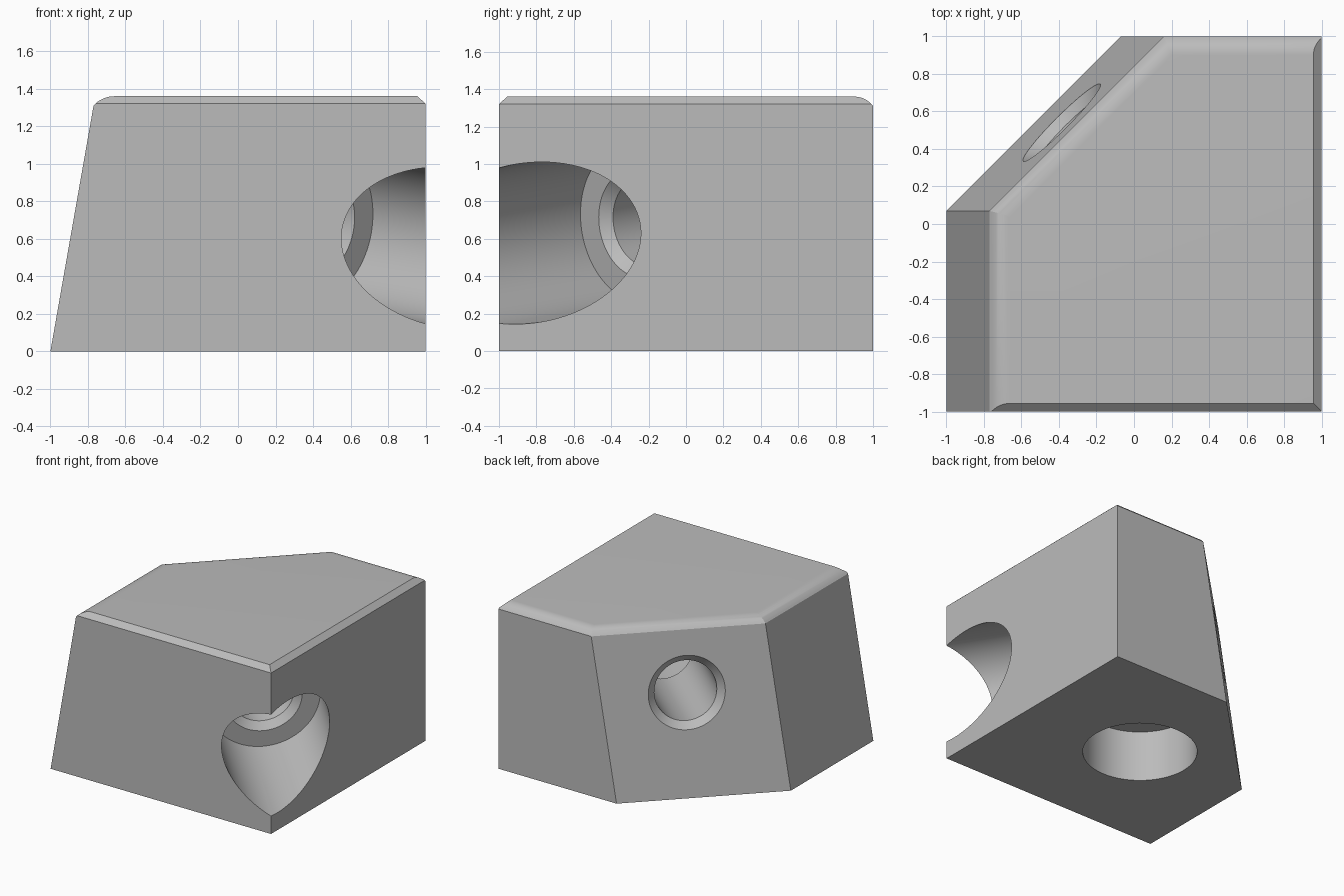
import bpy, bmesh, math
from mathutils import Vector

if "Cube" in bpy.data.objects:
    bpy.data.objects.remove(bpy.data.objects["Cube"], do_unlink=True)

HEIGHT = 1.36
grey = bpy.data.materials.new("plain grey")
grey.use_nodes = True
grey.diffuse_color = (0.5, 0.5, 0.5, 1)
grey.node_tree.nodes["Principled BSDF"].inputs["Base Color"].default_value = (0.5, 0.5, 0.5, 1)


def add_object(name, bm):
    bmesh.ops.recalc_face_normals(bm, faces=bm.faces)
    mesh = bpy.data.meshes.new(name)
    bm.to_mesh(mesh)
    bm.free()
    mesh.materials.append(grey)
    obj = bpy.data.objects.new(name, mesh)
    bpy.context.collection.objects.link(obj)
    return obj


def slice_off(bm, point, normal):
    """Remove everything on the normal's side of a plane and cap the cut."""
    geom = bm.verts[:] + bm.edges[:] + bm.faces[:]
    bmesh.ops.bisect_plane(bm, geom=geom, dist=1e-5, plane_co=point,
                           plane_no=normal, clear_outer=True)
    bmesh.ops.holes_fill(bm, edges=[e for e in bm.edges if e.is_boundary], sides=0)


def round_top_edge(bm, outward, reach, width=0.1, drop=0.05, steps=8):
    """Roll the top over towards one side with a shallow arc."""
    outward = Vector(outward).normalized()
    sweep = 2 * math.atan(drop / width)
    radius = width / math.sin(sweep)
    for i in range(steps):
        a, b = (sweep * k / steps for k in (i, i + 1))
        mid = (a + b) / 2
        point = outward * (reach - width + radius * math.sin(a))
        point.z = HEIGHT - radius + radius * math.cos(a)
        slice_off(bm, point, outward * math.sin(mid) + Vector((0, 0, math.cos(mid))))


def lathe_cutter(name, profile, origin, axis, segments=96):
    """Closed solid of revolution from (radius, distance) pairs."""
    bm = bmesh.new()
    turn = Vector(axis).to_track_quat('Z', 'Y')
    rings = []
    for r, d in profile:
        angles = [math.tau * i / segments for i in range(segments)]
        rings.append([bm.verts.new(Vector(origin) + turn @ Vector(
            (r * math.cos(t), r * math.sin(t), d))) for t in angles])
    for low, high in zip(rings, rings[1:]):
        for i in range(segments):
            j = (i + 1) % segments
            bm.faces.new((low[i], low[j], high[j], high[i]))
    bm.faces.new(rings[0])
    bm.faces.new(rings[-1])
    cutter = add_object(name, bm)
    cutter.hide_render = True
    return cutter


# Block with a leaning side and a leaning diagonal corner
bm = bmesh.new()
bmesh.ops.create_cube(bm, size=1)
for v in bm.verts:
    v.co = (1 if v.co.x > 0 else -1.2, 2 * v.co.y, HEIGHT * (v.co.z + 0.5))
lean = 0.1756
slice_off(bm, (-1, 0, 0), (-1, 0, lean))
slice_off(bm, (-1, 0.07, 0), (-1, 1, lean))

# Top edges: two flat chamfers, three rounded
slice_off(bm, (0, -1, 1.32), (0, -1, 1.1))
slice_off(bm, (1, 0, 1.32), (1, 0, 1.1))
round_top_edge(bm, (-1, 0, 0), 0.77, width=0.11)
round_top_edge(bm, (-1, 1, 0), 0.594)
round_top_edge(bm, (0, 1, 0), 1)
block = add_object("bored_block", bm)

# Stepped bore square to the diagonal face, and a blind hole underneath
bore_profile = [(0.39, -0.1), (0.236, 0.054), (0.236, 1.086),
                (0.29, 1.14), (0.427, 1.14), (0.427, 2.8)]
cutters = [
    lathe_cutter("stepped_bore_cutter", bore_profile, (-0.385, 0.54, 0.82), (1, -1, -lean)),
    lathe_cutter("blind_hole_cutter", [(0.43, -0.1), (0.43, 0.42)], (-0.05, 0.01, 0), (0, 0, 1)),
]

bpy.ops.object.select_all(action='DESELECT')
block.select_set(True)
bpy.context.view_layer.objects.active = block
for cutter in cutters:
    cut = block.modifiers.new(cutter.name, 'BOOLEAN')
    cut.operation = 'DIFFERENCE'
    cut.solver = 'EXACT'
    cut.object = cutter
    bpy.ops.object.modifier_apply(modifier=cut.name)
    bpy.data.objects.remove(cutter, do_unlink=True)

# Smooth curves, crisp edges
bpy.ops.object.shade_smooth_by_angle(angle=math.radians(20))
